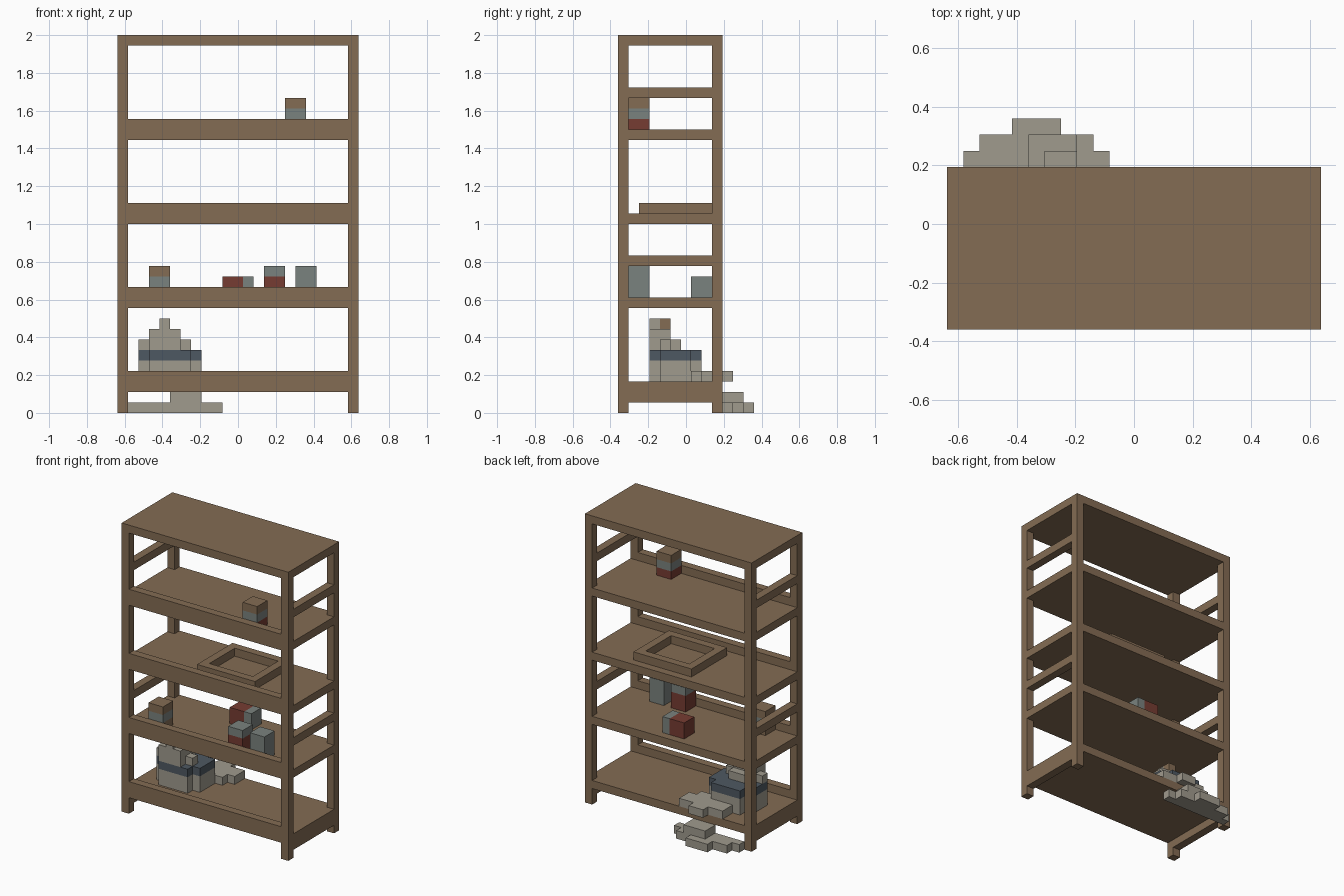
import bpy
import bmesh
from mathutils import Vector

default_cube = bpy.data.objects.get("Cube")
if default_cube:
    bpy.data.objects.remove(default_cube)

# The model sits on a block grid: 23 wide, 13 deep, 36 tall
UNIT = 2 / 36
WIDTH, DEPTH, HEIGHT = 23, 10, 36
ORIGIN = Vector((-WIDTH / 2, -6.5, 0))


def make_material(name, colour):
    material = bpy.data.materials.new(name)
    material.use_nodes = True
    rgba = (*colour, 1)
    material.diffuse_color = rgba
    shader = material.node_tree.nodes["Principled BSDF"]
    shader.inputs["Base Color"].default_value = rgba
    shader.inputs["Roughness"].default_value = 0.9
    return material


wood = make_material("brown wood", (0.23, 0.15, 0.087))
tin = make_material("blue grey tin", (0.195, 0.223, 0.209))
red = make_material("dark red paint", (0.18, 0.045, 0.032))
stone = make_material("pale stone", (0.35, 0.325, 0.27))
slate = make_material("dark slate", (0.076, 0.098, 0.122))


def blocks(name, material, *boxes):
    """One object made of boxes, each given as (low corner, high corner) in grid steps."""
    bm = bmesh.new()
    for low, high in boxes:
        low, high = Vector(low), Vector(high)
        centre, size = (low + high) / 2, high - low
        cube = bmesh.ops.create_cube(bm, size=1)
        for vert in cube["verts"]:
            offset = Vector(a * b for a, b in zip(vert.co, size))
            vert.co = (ORIGIN + centre + offset) * UNIT
    mesh = bpy.data.meshes.new(name)
    bm.to_mesh(mesh)
    bm.free()
    mesh.materials.append(material)
    obj = bpy.data.objects.new(name, mesh)
    bpy.context.collection.objects.link(obj)
    return obj


def stack(name, x, y, width, depth, base, layers):
    """A small container built of coloured layers, bottom first."""
    for label, material, height in layers:
        blocks(f"{name}_{label}", material,
               ((x, y, base), (x + width, y + depth, base + height)))
        base += height


# Rack: posts and top
for side, x in (("right", 0), ("left", WIDTH - 1)):
    for end, y in (("front", 0), ("back", DEPTH - 1)):
        blocks(f"{end}_{side}_post", wood,
               ((x, y, 0), (x + 1, y + 1, HEIGHT - 1)))
blocks("rack_top", wood, ((0, 0, HEIGHT - 1), (WIDTH, DEPTH, HEIGHT)))

# Shelves with a raised front lip
for label, z in (("bottom", 2), ("lower", 10), ("middle", 18), ("upper", 26)):
    blocks(f"{label}_shelf", wood,
           ((1, 0, z), (WIDTH - 1, DEPTH, z + 1)),
           ((1, 0, z + 1), (WIDTH - 1, 1, z + 2)))

# End rails on both sides
for side, x in (("right", 0), ("left", WIDTH - 1)):
    blocks(f"{side}_end_rails", wood, *[
        ((x, 1, low), (x + 1, DEPTH - 1, high))
        for low, high in ((1, 3), (10, 11), (14, 15), (18, 19), (26, 27), (30, 31))])

# Open tray on the middle shelf
blocks("tray", wood,
       ((9, 2, 19), (17, 3, 20)), ((9, 8, 19), (17, 9, 20)),
       ((9, 3, 19), (10, 8, 20)), ((16, 3, 19), (17, 8, 20)))

# Containers on the upper and lower shelves
stack("upper_box", 16, 1, 2, 2, 27,
      (("base", red, 1), ("middle", tin, 1), ("lid", wood, 1)))
stack("right_box", 3, 1, 2, 2, 11,
      (("base", wood, 1), ("middle", tin, 1), ("lid", wood, 1)))
stack("red_box", 14, 1, 2, 2, 11, (("base", red, 2), ("lid", tin, 1)))
stack("tall_tin", 17, 1, 2, 2, 11, (("body", tin, 3),))
stack("back_crate", 10, 7, 2, 2, 11, (("body", red, 2),))
stack("back_crate_end", 12, 7, 1, 2, 11, (("body", tin, 2),))


# Sack: core with narrower sides, tied with a dark band
def sack_ring(name, material, low, high):
    blocks(name, material,
           ((3, 3, low), (7, 8, high)),
           ((2, 4, low), (3, 7, high)),
           ((7, 4, low), (8, 7, high)))


sack_ring("sack_body", stone, 3, 5)
sack_ring("sack_band", slate, 5, 6)
blocks("sack_shoulder", stone,
       ((3, 3, 6), (6, 6, 7)), ((2, 4, 6), (3, 5, 7)), ((6, 4, 6), (7, 5, 7)))
blocks("sack_neck", stone, ((3, 3, 7), (6, 5, 8)), ((4, 3, 8), (5, 4, 9)))
blocks("sack_tie", wood, ((4, 4, 8), (5, 5, 9)))

# Spill on the bottom shelf, hanging over its back edge
blocks("shelf_spill", stone,
       ((7, 7, 3), (9, 8, 4)), ((4, 8, 3), (10, 10, 4)), ((6, 10, 3), (8, 11, 4)))

# Heap on the ground behind the rack
blocks("ground_heap", stone,
       ((1, 10, 0), (10, 11, 1)), ((2, 11, 0), (9, 12, 1)),
       ((4, 12, 0), (7, 13, 1)), ((5, 10, 1), (8, 12, 2)))
